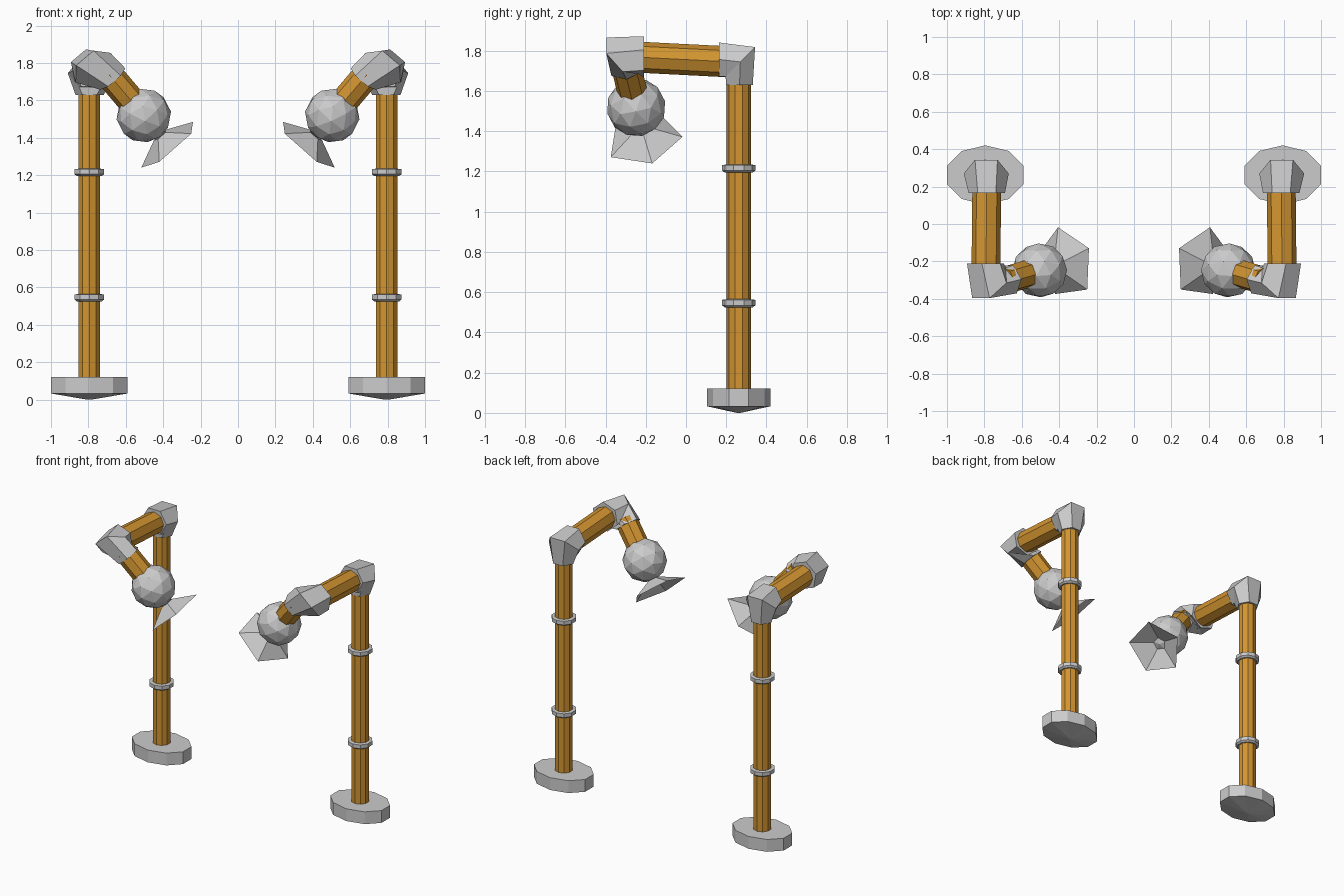
import bpy, bmesh
from math import cos, sin, pi
from mathutils import Vector as V

if "Cube" in bpy.data.objects:
    bpy.data.objects.remove(bpy.data.objects["Cube"])

orange = bpy.data.materials.new("orange_tube")
orange.diffuse_color = (0.65, 0.3, 0.03, 1)
orange.use_nodes = True
orange.node_tree.nodes["Principled BSDF"].inputs["Base Color"].default_value = orange.diffuse_color


def finish(name, bm, side, mat=None):
    # Mirror to the requested side and make the flat-shaded object
    for v in bm.verts:
        v.co.x *= side
    bmesh.ops.remove_doubles(bm, verts=bm.verts, dist=1e-5)
    bmesh.ops.recalc_face_normals(bm, faces=bm.faces)
    me = bpy.data.meshes.new(name)
    bm.to_mesh(me)
    bm.free()
    ob = bpy.data.objects.new(name, me)
    bpy.context.collection.objects.link(ob)
    if mat:
        me.materials.append(mat)


def loft(name, rings, n, ref, side, mat=None, turn=0.0, squash=1.0, caps=True):
    # Skin n-sided rings given as (centre, axis, radius); ref sets the first corner
    bm = bmesh.new()
    loops = []
    for c, axis, r in rings:
        c, axis = V(c), V(axis).normalized()
        u = V(ref) - axis * V(ref).dot(axis)
        u.normalize()
        w = axis.cross(u)
        loops.append([bm.verts.new(c + u * r * squash * cos(turn + 2 * pi * i / n)
                                   + w * r * sin(turn + 2 * pi * i / n)) for i in range(n)])
    for a, b in zip(loops, loops[1:]):
        for i in range(n):
            j = (i + 1) % n
            bm.faces.new((a[i], a[j], b[j], b[i]))
    if caps:
        bm.faces.new(loops[0])
        bm.faces.new(loops[-1])
    finish(name, bm, side, mat)


UP, Y, FWD = V((0, 0, 1)), V((0, 1, 0)), V((0, -1, 0))
FOOT = V((-0.795, 0.262, 0))
RIM = V((-0.367, -0.208, 1.358))                 # shade opening centre
AIM = V((0.637, 0.185, -0.75)).normalized()      # lamp direction


def at(t):
    # Point on the lamp axis, measured from the start of the short tube
    return RIM + AIM * (t - 0.48)


def joint(name, start, mid, end, d_in, d_out, radii, side):
    # Bent hexagonal coupling between two tubes
    rings = [(start, d_in, radii[0]), (mid, d_in + d_out, radii[1]), (end, d_out, radii[2])]
    loft(name, rings, 6, d_in - d_out, side, turn=pi / 6)


for label, s in (("left", -1), ("right", 1)):
    s = -s  # parts are laid out on the -x side
    # Foot with a shallow cone underneath
    bm_rings = [(FOOT + UP * z, UP, r) for z, r in ((0.0, 0.012), (0.033, 0.2155), (0.122, 0.2155))]
    loft(label + "_foot", bm_rings, 10, Y, s, squash=0.735)

    # Pole and its two collars
    loft(label + "_pole", [(FOOT + UP * z, UP, 0.06) for z in (0.1, 1.68)], 10, Y, s, orange)
    for part, z in (("lower", 0.545), ("upper", 1.215)):
        prof = ((-0.02, 0.07), (-0.01, 0.083), (0.017, 0.083), (0.02, 0.06))
        loft(f"{label}_{part}_collar", [(FOOT + UP * (z + h), UP, r) for h, r in prof], 10, Y, s)

    # Pole-top coupling, boom and front coupling
    joint(label + "_top_joint", (-0.793, 0.266, 1.63), (-0.79, 0.27, 1.745),
          (-0.787, 0.165, 1.757), UP, FWD, (0.076, 0.12, 0.097), s)
    a, b = V((-0.787, 0.22, 1.745)), V((-0.792, -0.27, 1.77))
    loft(label + "_boom", [(a, b - a, 0.077), (b, b - a, 0.077)], 8, UP, s, orange)
    joint(label + "_front_joint", (-0.795, -0.21, 1.77), (-0.775, -0.315, 1.775),
          at(0.005), FWD, AIM, (0.104, 0.122, 0.088), s)

    # Short tube, faceted lamp housing and open five-sided shade
    loft(label + "_lamp_tube", [(at(-0.04), AIM, 0.075), (at(0.2), AIM, 0.075)], 8, Y, s, orange)
    bm = bmesh.new()
    bmesh.ops.create_icosphere(bm, subdivisions=2, radius=0.147)
    rot = AIM.to_track_quat('Z', 'Y')
    for v in bm.verts:
        v.co = rot @ v.co + at(0.265)
    finish(label + "_lamp_housing", bm, s)
    loft(label + "_lamp_shade", [(at(0.405), AIM, 0.045), (at(0.48), AIM, 0.195)], 5,
         (-0.033, 0.192, 0.007), s, caps=False)
